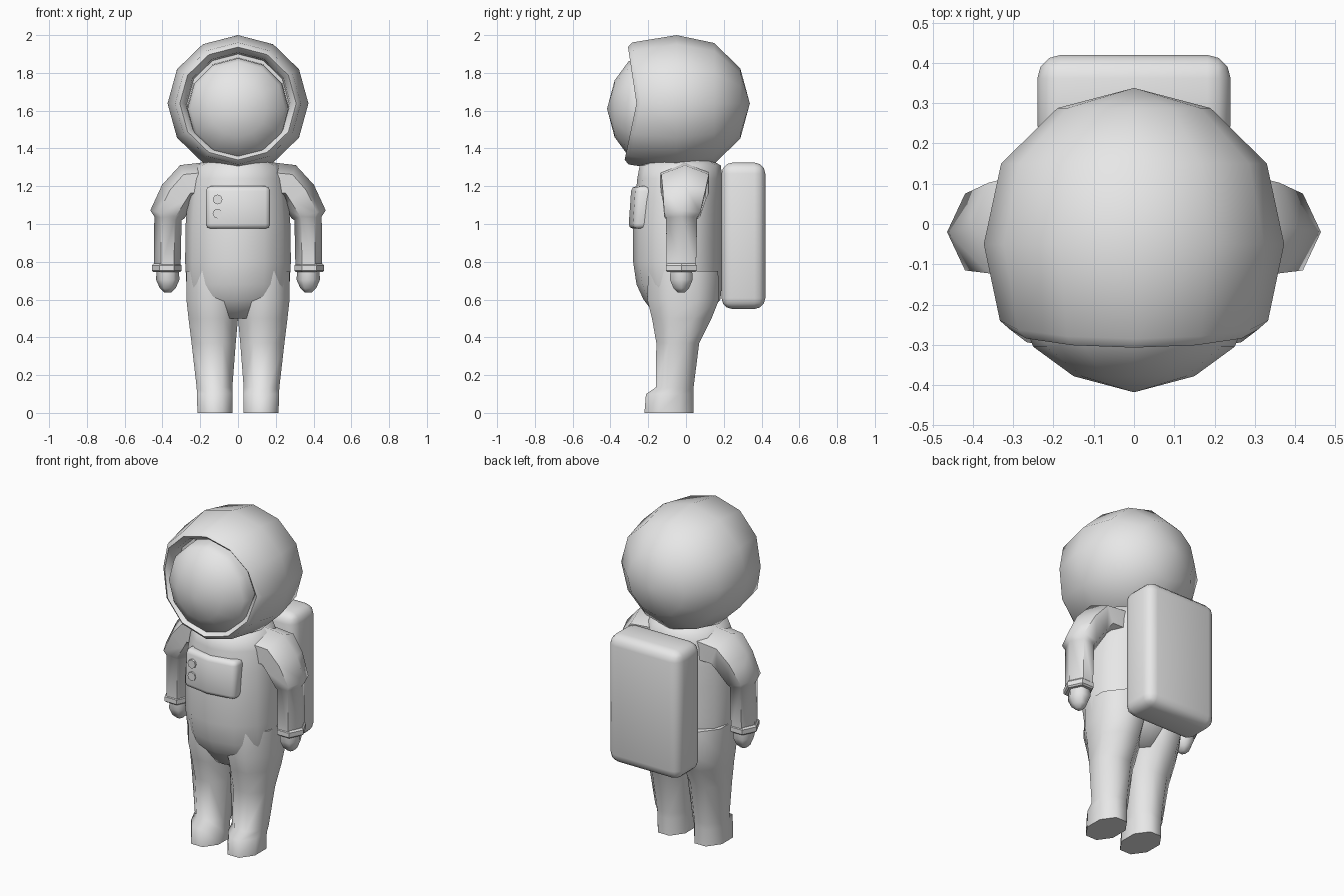
import bpy, bmesh, math
from mathutils import Vector

if "Cube" in bpy.data.objects:
    bpy.data.objects.remove(bpy.data.objects["Cube"])

grey = bpy.data.materials.new("suit grey")
grey.diffuse_color = (0.8, 0.8, 0.8, 1)
grey.use_nodes = True
grey.node_tree.nodes["Principled BSDF"].inputs["Base Color"].default_value = grey.diffuse_color


def finish(name, bm, angle=50):
    """Turn a bmesh into a shaded object."""
    bmesh.ops.recalc_face_normals(bm, faces=bm.faces)
    me = bpy.data.meshes.new(name)
    bm.to_mesh(me)
    bm.free()
    me.materials.append(grey)
    ob = bpy.data.objects.new(name, me)
    bpy.context.collection.objects.link(ob)
    bpy.ops.object.select_all(action='DESELECT')
    ob.select_set(True)
    bpy.context.view_layer.objects.active = ob
    bpy.ops.object.shade_smooth_by_angle(angle=math.radians(angle))
    return ob


def skin(name, loops, angle=50):
    """Bridge loops of points and cap both ends."""
    bm = bmesh.new()
    rings = [[bm.verts.new(p) for p in loop] for loop in loops]
    n = len(rings[0])
    for a, b in zip(rings, rings[1:]):
        for i in range(n):
            j = (i + 1) % n
            bm.faces.new((a[i], a[j], b[j], b[i]))
    bm.faces.new(rings[0])
    bm.faces.new(rings[-1])
    bmesh.ops.remove_doubles(bm, verts=bm.verts, dist=1e-5)
    return finish(name, bm, angle)


def ring(c, rx, ry, tilt=0, n=6, flat=False, side=1):
    """Oval cross-section; tilt turns its outward axis up towards z."""
    t = math.radians(tilt)
    k = 1 / math.cos(math.pi / n) if flat else 1
    pts = []
    for i in range(n):
        a = 2 * math.pi * (i + (0.5 if flat else 0)) / n
        u = rx * k * math.cos(a)
        pts.append(Vector((side * (c[0] + u * math.cos(t)),
                           c[1] + ry * k * math.sin(a),
                           c[2] + u * math.sin(t))))
    return pts


def box(name, x, y, z, bevel, segments, bend=0, lean=0):
    """Rounded box between limits, optionally folded back from its middle."""
    bm = bmesh.new()
    bmesh.ops.create_cube(bm, size=1)
    for v in bm.verts:
        v.co = [sum(r) / 2 + c * (r[1] - r[0]) for c, r in zip(v.co, (x, y, z))]
    if bevel:
        bmesh.ops.bevel(bm, geom=bm.edges[:], offset=bevel, segments=segments,
                        profile=0.5, affect='EDGES')
    if bend:
        bmesh.ops.bisect_plane(bm, geom=bm.verts[:] + bm.edges[:] + bm.faces[:],
                               plane_co=(0, 0, 0), plane_no=(1, 0, 0))
    for v in bm.verts:
        v.co.y += bend * abs(v.co.x) + lean * (v.co.z - 1.0)
    return finish(name, bm, 50)


# Helmet shell, open rim and recess, turned about the y axis
def turned(profile, cz, squash=0.97):
    loops = []
    for y, r, wave in profile:
        loop = []
        for i in range(12):
            a = 2 * math.pi * i / 12
            s = math.sin(a)
            dy = -wave * abs(s) * (1.0 if s > 0 else 1.4)
            loop.append(Vector((r * math.cos(a), y + dy, cz + squash * r * s)))
        loops.append(loop)
    return loops


skin("helmet", turned([(0.338, 0, 0), (0.288, 0.19, 0), (0.15, 0.33, 0), (-0.05, 0.373, 0),
                       (-0.24, 0.333, 0.045), (-0.262, 0.308, 0.045),
                       (-0.235, 0.278, 0.04), (-0.2, 0.27, 0)], 1.638), 40)

# Domed visor
skin("visor", turned([(-0.2, 0.27, 0), (-0.265, 0.267, 0), (-0.305, 0.25, 0),
                      (-0.378, 0.15, 0), (-0.418, 0, 0)], 1.61, 1.0), 50)

# Torso: height, half width, front, back
torso = [(0.50, 0.17, -0.15, 0.10), (0.60, 0.262, -0.225, 0.182), (0.68, 0.273, -0.262, 0.19),
         (0.80, 0.28, -0.28, 0.19), (1.00, 0.277, -0.28, 0.19), (1.12, 0.268, -0.27, 0.19),
         (1.24, 0.25, -0.258, 0.19), (1.31, 0.22, -0.245, 0.185), (1.345, 0.14, -0.16, 0.12)]
skin("torso", [ring((0, (f + b) / 2, z), w, (b - f) / 2, n=12)
               for z, w, f, b in torso], 60)

# Legs with boots: height, inner, outer, front, back
leg = [(0, 0.03, 0.215, -0.22, 0.04), (0.10, 0.03, 0.217, -0.212, 0.04),
       (0.135, 0.03, 0.219, -0.16, 0.04), (0.37, 0.012, 0.246, -0.157, 0.07),
       (0.50, 0.0, 0.262, -0.18, 0.135), (0.60, -0.01, 0.273, -0.205, 0.175),
       (0.75, -0.01, 0.272, -0.2, 0.17)]

# Arms: centre x, y, z, outward radius, depth radius, tilt
arm = [(0.15, -0.01, 1.22, 0.11, 0.15, 90), (0.27, -0.005, 1.213, 0.105, 0.145, 70),
       (0.32, -0.01, 1.15, 0.10, 0.13, 35), (0.375, -0.02, 1.05, 0.092, 0.11, 14),
       (0.371, -0.023, 1.03, 0.073, 0.095, 8), (0.374, -0.025, 0.77, 0.070, 0.09, 0)]
cuff = [(0.745, 0.07), (0.753, 0.079), (0.78, 0.079), (0.79, 0.07)]
hand = [(0.77, 0.058), (0.705, 0.062), (0.66, 0.042), (0.637, 0.018)]

for side, label in ((-1, "right"), (1, "left")):
    skin(label + "_leg", [ring(((i + o) / 2, (f + b) / 2, z), (o - i) / 2, (b - f) / 2,
                               n=8, flat=True, side=side)
                          for z, i, o, f, b in leg], 55)
    skin(label + "_arm", [ring((x, y, z), rx, ry, t, side=side)
                          for x, y, z, rx, ry, t in arm], 65)
    skin(label + "_cuff", [ring((0.377, -0.025, z), r, r * 1.2, side=side)
                           for z, r in cuff], 30)
    skin(label + "_hand", [ring((0.372, -0.025, z), r, r * 1.12, side=side)
                           for z, r in hand], 65)

# Backpack
box("backpack", (-0.24, 0.24), (0.188, 0.42), (0.55, 1.325), 0.058, 3)

# Folded chest panel with its buttons and bars
box("chest_panel", (-0.17, 0.17), (-0.303, -0.205), (0.975, 1.2), 0.025, 2, 0.15, 0.07)
for i, z in enumerate((1.13, 1.055)):
    loops = [[(-0.108 + 0.026 * math.cos(a), y, z + 0.026 * math.sin(a))
              for a in (k * math.pi / 4 for k in range(8))] for y in (-0.26, -0.292)]
    skin("button_%d" % i, loops, 30)
    box("bar_%d" % i, (0.022, 0.13), (-0.302, -0.265), (z - 0.006, z + 0.02), 0, 0, 0.15, 0.07)
